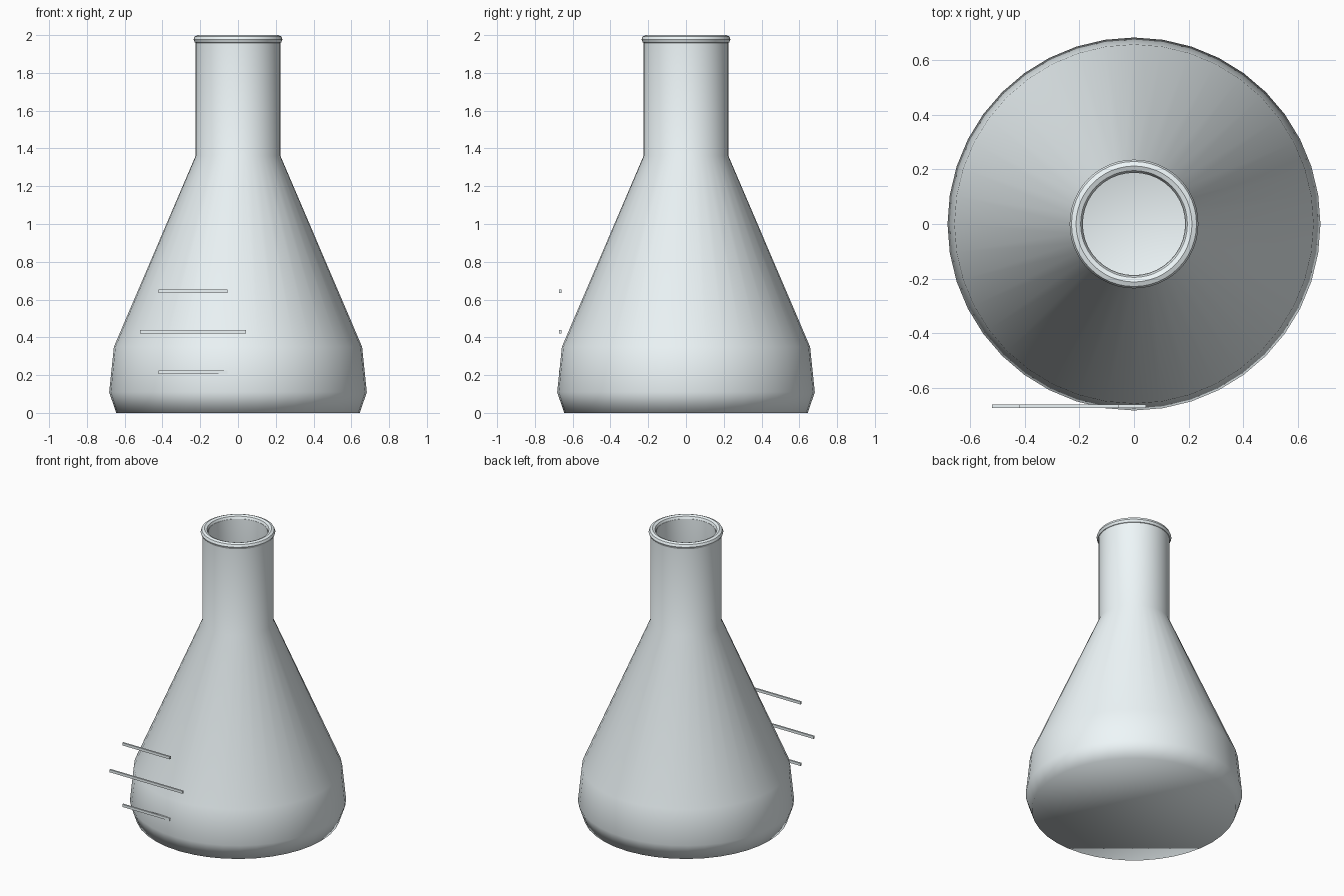
import bpy, bmesh, math

if "Cube" in bpy.data.objects:
    bpy.data.objects.remove(bpy.data.objects["Cube"])


def material(name, color):
    mat = bpy.data.materials.new(name)
    mat.diffuse_color = color
    mat.use_nodes = True
    mat.node_tree.nodes["Principled BSDF"].inputs["Base Color"].default_value = mat.diffuse_color
    return mat


glass = material("pale_glass", (0.86, 0.93, 0.95, 1))


def finish(name, bm, smooth_angle=None, mat=None):
    bmesh.ops.recalc_face_normals(bm, faces=bm.faces[:])
    mesh = bpy.data.meshes.new(name)
    bm.to_mesh(mesh)
    bm.free()
    obj = bpy.data.objects.new(name, mesh)
    bpy.context.collection.objects.link(obj)
    if mat:
        mesh.materials.append(mat)
    if smooth_angle:
        bpy.ops.object.select_all(action='DESELECT')
        obj.select_set(True)
        bpy.context.view_layer.objects.active = obj
        bpy.ops.object.shade_smooth_by_angle(angle=math.radians(smooth_angle))
    return obj


def lathe(name, profile, sides, closed=False, smooth_angle=80):
    """Revolve (radius, z) points around z; open profiles get capped ends."""
    bm = bmesh.new()
    rings = []
    for r, z in profile:
        rings.append([bm.verts.new((r * math.cos(math.tau * i / sides),
                                    r * math.sin(math.tau * i / sides), z))
                      for i in range(sides)])
    pairs = list(zip(rings, rings[1:]))
    if closed:
        pairs.append((rings[-1], rings[0]))
    for a, b in pairs:
        for i in range(sides):
            j = (i + 1) % sides
            bm.faces.new((a[i], a[j], b[j], b[i]))
    if not closed:
        bm.faces.new(rings[0])
        bm.faces.new(rings[-1])
    return finish(name, bm, smooth_angle, glass)


# Hollow flask: outer wall up to the mouth, then inner wall down to the floor
lathe("flask_body", [
    (0.645, 0.0), (0.682, 0.11), (0.657, 0.35), (0.225, 1.36), (0.225, 1.978),
    (0.187, 1.978), (0.187, 1.352), (0.617, 0.342), (0.642, 0.115), (0.615, 0.035),
], 40)

# Lip around the mouth: an eight-sided ring with crisp edges
lathe("mouth_lip", [(0.212 + 0.0235 * math.cos(math.tau * k / 8),
                     1.977 + 0.023 * math.sin(math.tau * k / 8))
                    for k in range(8)], 48, closed=True, smooth_angle=30)


# Straight graduation bars at the front
def bar(name, x0, x1, z):
    bm = bmesh.new()
    bmesh.ops.create_cube(bm, size=1)
    bmesh.ops.scale(bm, vec=(x1 - x0, 0.012, 0.018), verts=bm.verts)
    bmesh.ops.translate(bm, vec=((x0 + x1) / 2, -0.666, z), verts=bm.verts)
    finish(name, bm, mat=glass)


bar("upper_mark", -0.42, -0.055, 0.643)
bar("middle_mark", -0.52, 0.043, 0.43)
bar("lower_mark", -0.42, -0.055, 0.215)
